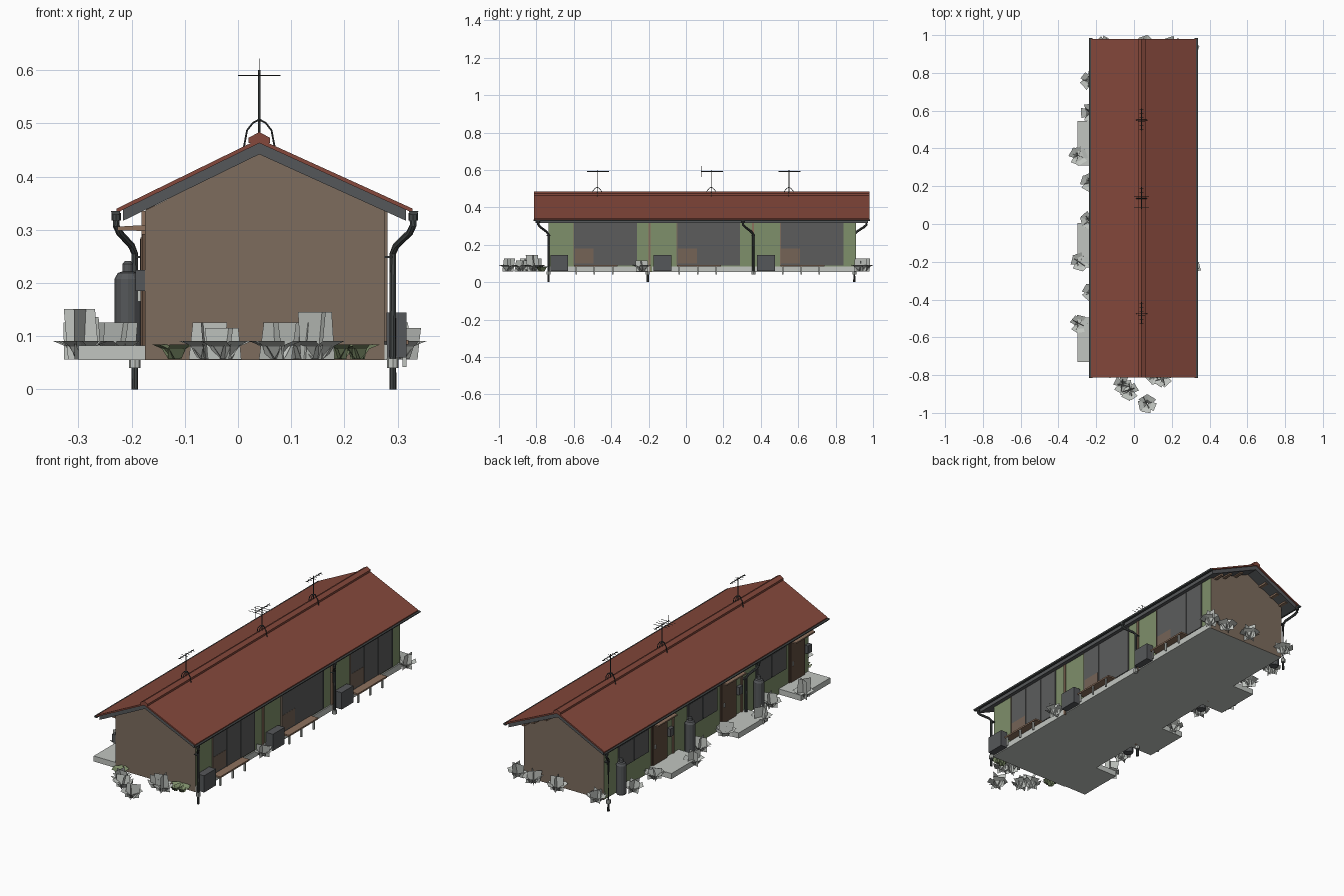
import bpy, bmesh, math, random
from mathutils import Vector, Matrix

if "Cube" in bpy.data.objects:
    bpy.data.objects.remove(bpy.data.objects["Cube"])
random.seed(4)


def mat(name, r, g, b):
    m = bpy.data.materials.new(name)
    m.diffuse_color = [(c / 255) ** 2.2 for c in (r, g, b)] + [1]
    m.use_nodes = True
    m.node_tree.nodes["Principled BSDF"].inputs["Base Color"].default_value = m.diffuse_color
    return m


RED = mat("roof_red", 132, 74, 62)
TAN = mat("wall_tan", 124, 108, 94)
GREEN = mat("wall_green", 126, 142, 106)
DARK = mat("dark_grey", 86, 88, 90)
GLASS = mat("glass_grey", 92, 93, 93)
LIGHT = mat("light_grey", 192, 196, 191)
DOOR = mat("door_brown", 98, 78, 65)
WOOD = mat("wood_brown", 140, 113, 94)
PIPE = mat("pipe_grey", 68, 72, 72)
CURTAIN = mat("curtain_brown", 116, 99, 87)


def make(name, bm, *mats):
    me = bpy.data.meshes.new(name)
    bm.to_mesh(me)
    bm.free()
    for m in mats:
        me.materials.append(m)
    ob = bpy.data.objects.new(name, me)
    bpy.context.collection.objects.link(ob)
    return ob


def box(name, x0, x1, y0, y1, z0, z1, m):
    bm = bmesh.new()
    bmesh.ops.create_cube(bm, size=1)
    for v in bm.verts:
        v.co = ((x0, x1)[v.co.x > 0], (y0, y1)[v.co.y > 0], (z0, z1)[v.co.z > 0])
    return make(name, bm, m)


def extrude(name, pts, y0, y1, *mats):
    """Close an xz outline and sweep it along y."""
    bm = bmesh.new()
    f = bm.faces.new([bm.verts.new((x, y0, z)) for x, z in pts])
    r = bmesh.ops.extrude_face_region(bm, geom=[f])
    for v in r["geom"]:
        if isinstance(v, bmesh.types.BMVert):
            v.co.y = y1
    bmesh.ops.recalc_face_normals(bm, faces=bm.faces[:])
    return make(name, bm, *mats)


def tube(name, pts, r, m, sides=8):
    """Round tube with mitred joints along a path."""
    bm = bmesh.new()
    pts = [Vector(p) for p in pts]
    rings = []
    for i, p in enumerate(pts):
        d = (pts[min(i + 1, len(pts) - 1)] - pts[max(i - 1, 0)]).normalized()
        q = d.to_track_quat('Z', 'Y')
        rings.append([bm.verts.new(p + q @ Vector((r * math.cos(a), r * math.sin(a), 0)))
                      for a in (2 * math.pi * k / sides for k in range(sides))])
    for a, b in zip(rings, rings[1:]):
        for k in range(sides):
            n = (k + 1) % sides
            bm.faces.new((a[k], a[n], b[n], b[k]))
    bm.faces.new(rings[0])
    bm.faces.new(rings[-1])
    bmesh.ops.recalc_face_normals(bm, faces=bm.faces[:])
    return make(name, bm, m)


RX, XL, XR = 0.040, -0.175, 0.275      # ridge, left wall, right wall
Y0, Y1, BASE = -0.735, 0.91, 0.055
EL, ER = -0.228, 0.328                 # eaves

# House body: tan gables, green long sides, pale underside
body = extrude("house_body", [(XL, BASE), (XR, BASE), (XR, 0.336), (RX, 0.446), (XL, 0.336)],
               Y0, Y1, TAN, GREEN, LIGHT)
for p in body.data.polygons:
    p.material_index = 1 if abs(p.normal.x) > 0.9 else 2 if p.normal.z < -0.9 else 0


# Roof layers follow the ridge profile
def roof(name, top, eave, thick, inset, y0, y1, m):
    l, r = EL + inset, ER - inset
    extrude(name, [(l, eave), (RX, top), (r, eave), (r, eave - thick), (RX, top - thick), (l, eave - thick)], y0, y1, m)


roof("roof_sheet", 0.471, 0.340, 0.008, 0, -0.812, 0.98, RED)
roof("roof_boarding", 0.463, 0.338, 0.021, 0.012, -0.805, 0.973, DARK)
extrude("ridge_cap", [(RX - .020, .463), (RX - .020, .473), (RX, .484), (RX + .020, .473), (RX + .020, .463)],
        -0.812, 0.98, RED)
for s, e in ((-1, EL), (1, ER)):
    gx = e + s * 0.002
    extrude("gutter", [(gx - .009, .335), (gx + .009, .335), (gx + .006, .328), (gx - .006, .328)],
            -0.815, 0.985, PIPE)
    # Purlin ends under the rear gable overhang
    for k in (0.08, 0.15, 0.205):
        z = 0.443 - k * 0.475
        box("purlin_end", RX + s * k - .008, RX + s * k + .008, Y1, Y1 + .05, z - .008, z + .004, WOOD)


# Downpipes with elbows, wall straps and ground collars
def downpipe(s, ytop, y, zbot):
    xo, xi = (ER + .001, 0.291) if s > 0 else (EL - .001, -0.194)
    tube("downpipe", [(xo, ytop, .328), (xo, ytop, .308), (xo - s * .006, ytop + (y - ytop) * .2, .295),
                      (xi + s * .006, y - (y - ytop) * .2, .270), (xi, y, .255), (xi, y, zbot)], .0065, PIPE)
    tube("pipe_funnel", [(xo, ytop, .332), (xo, ytop, .318)], .009, PIPE)
    tube("pipe_collar", [(xi, y, .058), (xi, y, .04)], .011, LIGHT)
    box("pipe_strap", min(xi, xi - s * .016), max(xi, xi - s * .016), y - .01, y + .01, .247, .251, PIPE)


downpipe(1, -0.79, Y0, 0)
downpipe(1, 0.305, 0.36, 0.05)
downpipe(-1, -0.255, -0.205, 0)
downpipe(-1, 0.965, 0.90, 0)

# Three identical dwellings
for i in range(3):
    y = Y0 + i * 0.5525
    # Right side: glazing, curtain, frames, deck bench, cooling unit
    a, b = y + .135, y + .47
    box("garden_window", XR, XR + .004, a, b, .09, .335, GLASS)
    box("curtain", XR + .003, XR + .005, a + .004, a + .105, .10, .18, CURTAIN)
    for k in range(4):
        w = a + (b - a) * k / 3
        box("window_mullion", XR, XR + .006, w - .002, w + .002, .09, .335, TAN if k == 0 else GLASS)
    box("plinth", XR, XR + .006, y, y + .54, BASE, .085, LIGHT)
    box("deck_board", XR + .004, XR + .045, a, a + .235, .085, .093, WOOD)
    for w in (a + .012, a + .11, a + .208):
        box("deck_leg", XR + .034, XR + .042, w - .004, w + .004, .042, .085, LIGHT)
    box("cooling_unit", XR + .004, XR + .042, y + .01, y + .105, .06, .145, DARK)
    if i:
        for x in (XL, XR):
            box("party_post", x - .006, x + .006, y - .018, y - .006, BASE, .335, WOOD)
    # Left side: door, hood, step, kitchen window, gas bottle, meter
    box("door_frame", XL - .005, XL, y + .035, y + .16, .07, .292, DOOR)
    box("door", XL - .008, XL, y + .042, y + .153, .075, .286, DOOR)
    box("door_handle", XL - .014, XL, y + .137, y + .143, .165, .185, LIGHT)
    extrude("door_hood", [(XL, .298), (XL, .309), (-.226, .306), (-.226, .299)], y + .02, y + .175, WOOD)
    sy = (-.73, -.23, .31)[i]
    box("door_step", -.30, XL, sy, sy + .235, .055, .083, LIGHT)
    box("kitchen_window_frame", XL - .005, XL, y + .185, y + .425, .165, .29, DARK)
    box("kitchen_window", XL - .007, XL, y + .192, y + .418, .172, .283, GLASS)
    box("window_bar", XL - .009, XL, y + .302, y + .308, .172, .283, DARK)
    box("meter_box", XL - .018, XL, y + .0, y + .03, .185, .225, DARK)
    gy = y + .445
    bm = bmesh.new()
    rings = []
    for r, z in ((.022, .06), (.025, .066), (.025, .208), (.019, .219), (.010, .222), (.010, .236), (.006, .241)):
        rings.append([bm.verts.new((-.207 + r * math.cos(t), gy + r * math.sin(t), z))
                      for t in (math.tau * k / 12 for k in range(12))])
    for p, q in zip(rings, rings[1:]):
        for k in range(12):
            bm.faces.new((p[k], p[(k + 1) % 12], q[(k + 1) % 12], q[k]))
    bm.faces.new(rings[0][::-1])
    bm.faces.new(rings[-1])
    make("gas_bottle", bm, DARK)

# Roof aerials: mast on two crossed arches, boom and cross rods
for y, full in ((-.475, False), (.135, True), (.55, False)):
    tube("aerial_mast", [(RX, y, .46), (RX, y, .60)], .0025, PIPE, 6)
    for dx, dy in ((1, 0), (-1, 0), (0, 1), (0, -1)):
        tube("aerial_leg", [(RX + dx * u, y + dy * u, z) for u, z in
                            ((.001, .507), (.012, .501), (.023, .487), (.029, .455))], .002, PIPE, 6)
    tube("aerial_boom", [(RX, y - .055, .592), (RX, y + .062, .592)], .002, PIPE, 6)
    for k in range(6):
        w, yy = (.040 if full and k < 4 else .018 if k == 2 else .010), y - .05 + k * .021
        tube("aerial_rod", [(RX - w, yy, .590), (RX + w, yy, .590)], .0012, PIPE, 4)
    if full:
        for yy in (y - .05, y - .02):
            tube("aerial_upright", [(RX, yy, .562), (RX, yy, .622)], .0008, PIPE, 4)


# Plants: bent leaf cards fanning from a centre, some with taller upright cards
def plant(x, y, size=1.0, tall=0.0, m=LIGHT):
    bm = bmesh.new()
    a0 = random.uniform(0, 6)
    for k in range(5):
        rot = Matrix.Rotation(a0 + k * math.tau / 5 + random.uniform(-.3, .3), 3, 'Z')
        w = random.uniform(.019, .025) * size
        rows = [[bm.verts.new(Vector((x, y, .057)) + rot @ Vector((u * size, s * w * t, z * size)))
                 for s in (-1, 1)] for u, z, t in ((.004, 0, .7), (.020, .024, .9), (.045, .034, 1.1))]
        for p, q in zip(rows, rows[1:]):
            bm.faces.new((p[0], q[0], q[1], p[1]))
    if tall:
        for k in range(2):
            d = Matrix.Rotation(a0 + k * 1.5, 3, 'Z') @ Vector((.033, 0, 0))
            c = Vector((x, y, .056))
            up = Vector((random.uniform(-.01, .01), random.uniform(-.01, .01), tall))
            bm.faces.new([bm.verts.new(c + v) for v in (-d, d, d + up, up - d)])
    make("plant", bm, m)


for x, y, t in ((-.235, .76, .06), (-.235, .59, .05), (-.295, .36, .07), (-.235, .22, .07), (-.235, .02, .07),
                (-.285, -.20, .08), (-.290, -.53, .095), (-.225, -.36, .07), (-.06, -.85, .07), (-.025, -.885, .06),
                (.07, -.953, .07), (.15, -.815, .09), (.11, -.80, .07), (.305, -.235, .06), (.295, .93, .07),
                (-.16, .945, .06), (.06, .95, .07), (.20, .945, .06)):
    plant(x, y, 1.0, t)
for x, y in ((.19, -.775), (.225, -.77), (-.12, -.775)):
    plant(x, y, .8, 0, GREEN)
